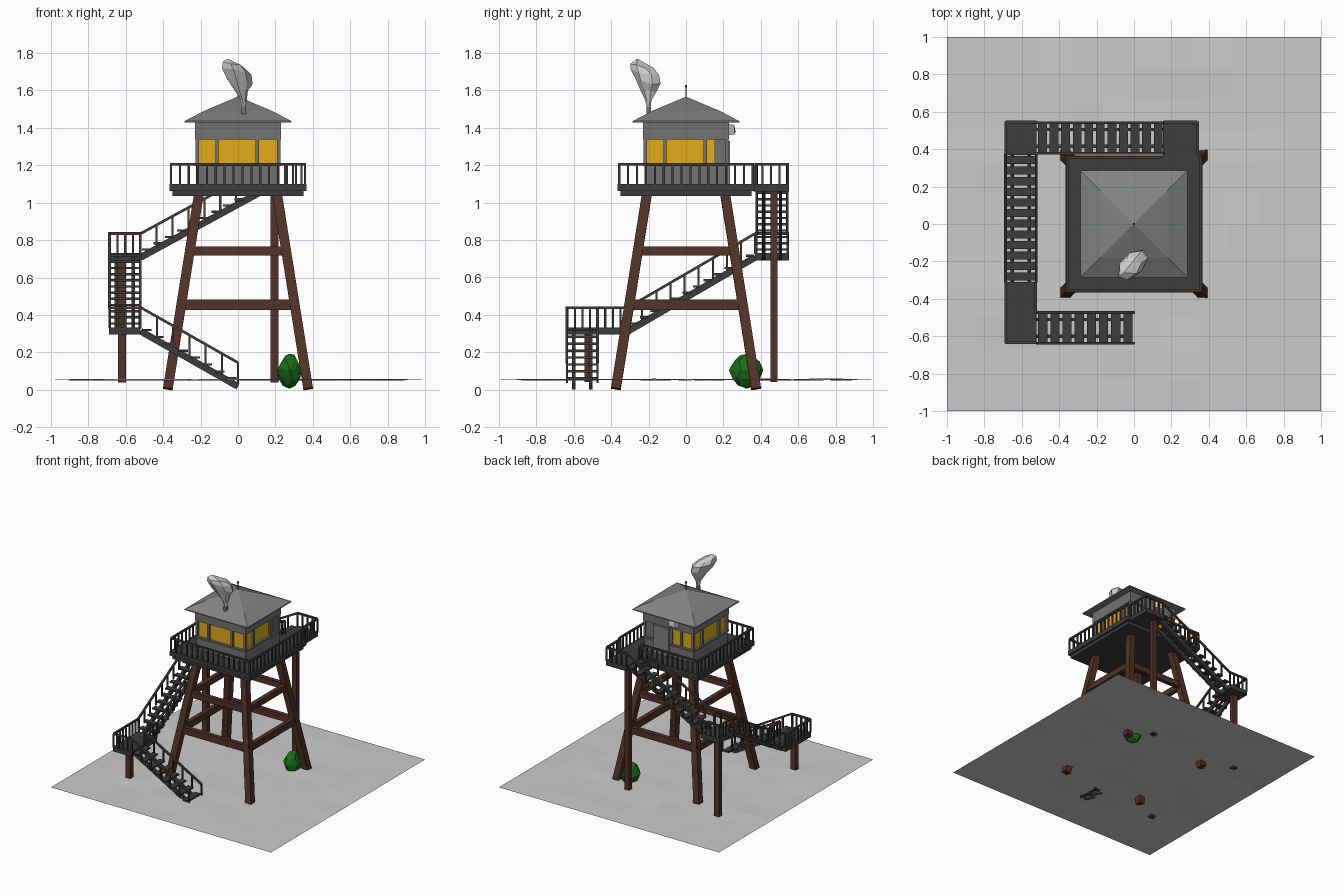
import bpy, bmesh, math, random
from mathutils import Vector as V

if "Cube" in bpy.data.objects:
    bpy.data.objects.remove(bpy.data.objects["Cube"])

random.seed(4)

def mat(name, c):
    m = bpy.data.materials.new(name)
    m.diffuse_color = (*c, 1)
    m.use_nodes = True
    m.node_tree.nodes["Principled BSDF"].inputs["Base Color"].default_value = m.diffuse_color
    return m

WOOD = mat("brown_wood", (0.085, 0.032, 0.02))
DARK = mat("dark_deck", (0.045, 0.045, 0.045))
RAIL = mat("rail_wood", (0.06, 0.047, 0.04))
WALL = mat("wall_grey", (0.17, 0.17, 0.17))
ROOF = mat("roof_grey", (0.22, 0.23, 0.22))
GLASS = mat("yellow_glass", (0.75, 0.42, 0.01))
GREEN = mat("bush_green", (0.01, 0.15, 0.008))
BONE = mat("pale_lamp", (0.7, 0.6, 0.55))

def finish(name, bm, m=None):
    bmesh.ops.recalc_face_normals(bm, faces=bm.faces)
    me = bpy.data.meshes.new(name)
    bm.to_mesh(me)
    bm.free()
    ob = bpy.data.objects.new(name, me)
    bpy.context.collection.objects.link(ob)
    if m:
        me.materials.append(m)
    return ob

def hexa(bm, pts):
    v = [bm.verts.new(p) for p in pts]
    for f in ((0, 1, 2, 3), (4, 5, 6, 7), (0, 1, 5, 4), (1, 2, 6, 5), (2, 3, 7, 6), (3, 0, 4, 7)):
        bm.faces.new([v[i] for i in f])

def beam(bm, p, q, w, h, ref=(0, 0, 1)):
    p, q = V(p), V(q)
    d = (q - p).normalized()
    s = d.cross(V(ref)).normalized()
    u = s.cross(d)
    hexa(bm, [c + s * (w / 2 * a) + u * (h / 2 * b) for c in (p, q)
              for a, b in ((-1, -1), (1, -1), (1, 1), (-1, 1))])

def box(bm, x0, x1, y0, y1, z0, z1):
    hexa(bm, [(x, y, z) for z in (z0, z1) for x, y in ((x0, y0), (x1, y0), (x1, y1), (x0, y1))])

def boxes(name, m, *bs):
    bm = bmesh.new()
    for b in bs:
        box(bm, *b)
    return finish(name, bm, m)

def railing(bm, p, q, n, h=0.105):
    """Top rail plus n + 1 balusters along a straight or sloping line"""
    p, q, up = V(p), V(q), V((0, 0, h))
    beam(bm, p + up, q + up, 0.014, 0.014)
    for i in range(n + 1):
        b = p.lerp(q, i / n)
        beam(bm, b - V((0, 0, 0.005)), b + up, 0.011, 0.011, (0, 1, 0))

def rings(name, m, loops, apex=None):
    """Skin between closed loops, closing both ends"""
    bm = bmesh.new()
    L = [[bm.verts.new(p) for p in lp] for lp in loops]
    n = len(L[0])
    for a, b in zip(L, L[1:]):
        for i in range(n):
            bm.faces.new((a[i], a[(i + 1) % n], b[(i + 1) % n], b[i]))
    bm.faces.new(L[0])
    t = bm.verts.new(apex)
    for i in range(n):
        bm.faces.new((L[-1][i], L[-1][(i + 1) % n], t))
    return finish(name, bm, m)

# Uneven ground sheet
bm = bmesh.new()
bmesh.ops.create_grid(bm, x_segments=12, y_segments=12, size=1)
for v in bm.verts:
    v.co.z = 0.053 + (random.uniform(-0.004, 0.006) if max(abs(v.co.x), abs(v.co.y)) < 0.95 else 0)
finish("ground", bm)

# Splayed legs and two levels of cross beams
bm = bmesh.new()
for sx in (-1, 1):
    for sy in (-1, 1):
        beam(bm, (sx * .375, sy * .375, .005), (sx * .21, sy * .21, 1.04), .052, .052, (0, 1, 0))
finish("tower_legs", bm, WOOD)
bm = bmesh.new()
for z, r, h in ((.455, .303, .055), (.742, .257, .048)):
    for s in (-1, 1):
        beam(bm, (-r, s * r, z), (r, s * r, z), .035, h)
        beam(bm, (s * r, -r, z), (s * r, r, z), .035, h)
finish("cross_beams", bm, WOOD)

# Viewing deck and its railing, open at the back beside the stair landing
boxes("deck", DARK, (-.365, .365, -.365, .365, 1.063, 1.1), (-.35, .35, -.35, .35, 1.035, 1.063))
bm = bmesh.new()
r = .357
railing(bm, (-r, -r, 1.1), (r, -r, 1.1), 15)
railing(bm, (-r, -r, 1.1), (-r, r, 1.1), 15)
railing(bm, (r, -r, 1.1), (r, r, 1.1), 15)
railing(bm, (-r, r, 1.1), (.15, r, 1.1), 11)
finish("deck_railing", bm, RAIL)

# Cabin: walls, window band, mullions, door
boxes("cabin_walls", WALL, (-.222, .222, -.222, .222, 1.1, 1.2), (-.23, .23, -.23, .23, 1.338, 1.435),
      (-.03, .218, .15, .218, 1.19, 1.345))
boxes("window_glass", GLASS, (-.21, .21, -.21, .21, 1.195, 1.34))
bm = bmesh.new()
for a in (-.218, -.112, .102, .218):
    for s in (-1, 1):
        w = .009
        box(bm, a - w, a + w, s * .218 - w, s * .218 + w, 1.2, 1.34)
        if abs(a) < .2:
            box(bm, s * .218 - w, s * .218 + w, a - w, a + w, 1.2, 1.34)
for s in (-1, 1):
    box(bm, -.23, .23, s * .222 - .009, s * .222 + .009, 1.195, 1.208)
    box(bm, s * .222 - .009, s * .222 + .009, -.23, .23, 1.195, 1.208)
finish("window_frames", bm, WALL)
boxes("door", ROOF, (-.005, .13, .2, .236, 1.1, 1.33))
rings("door_lamp", BONE, [[(-.05 + a * w, y, 1.39 + b * h) for a, b in ((-1, -1), (1, -1), (1, 1), (-1, 1))]
                          for y, w, h in ((.228, .045, .03), (.258, .03, .025))], (-.05, .265, 1.38))

# Two-slope hipped roof, mast and chimney
sq = lambda r, z: [(-r, -r, z), (r, -r, z), (r, r, z), (-r, r, z)]
rings("roof", ROOF, [sq(.285, 1.428), sq(.285, 1.436), sq(.18, 1.491)], (0, 0, 1.567))
bm = bmesh.new()
beam(bm, (0, 0, 1.55), (0, 0, 1.63), .006, .006, (0, 1, 0))
beam(bm, (0, 0, 1.615), (0, 0, 1.63), .011, .011, (0, 1, 0))
finish("roof_mast", bm, WOOD)
boxes("chimney", WALL, (.018, .042, -.212, -.188, 1.455, 1.512))

# Faceted smoke plume, elongated on the diagonal
loops = []
for x, y, z, r in ((.03, -.2, 1.505, .01), (.028, -.2, 1.545, .018), (.015, -.203, 1.6, .042),
                   (.005, -.207, 1.65, .07), (-.008, -.215, 1.695, .084), (-.025, -.235, 1.735, .064)):
    lp = []
    for i in range(7):
        t = i * math.tau / 7 + .3
        a, b = r * 1.15 * math.cos(t), r * .78 * math.sin(t)
        k = random.uniform(.9, 1.08) * .707
        lp.append((x + (a - b) * k, y + (a + b) * k, z - a * .2 + random.uniform(-.006, .006)))
    loops.append(lp)
rings("smoke", None, loops, (-.055, -.26, 1.77))

# Stair flights: treads on two stringers, sloping railings both sides
def flight(name, a, b, n):
    a, b = V(a), V(b)
    d = V((b.x - a.x, b.y - a.y, 0)).normalized()
    s = V((-d.y, d.x, 0))
    step = V((b.x - a.x, b.y - a.y, 0)).length / n
    bm = bmesh.new()
    for k in (-.045, .045):
        drop = V((0, 0, -.022))
        beam(bm, a + s * k + drop, b + s * k + drop, .018, .036)
    for i in range(n):
        c = a.lerp(b, (i + .5) / n) + V((0, 0, .003))
        beam(bm, c - d * step * .38, c + d * step * .38, .165, .012)
    finish(name + "_steps", bm, DARK)
    bm = bmesh.new()
    for k in (-.082, .082):
        railing(bm, a + s * k, b + s * k, max(6, n - 3))
    finish(name + "_railing", bm, RAIL)

flight("lower_stair", (-.52, -.555, .335), (0, -.555, .04), 8)
flight("middle_stair", (-.605, .37, .73), (-.605, -.31, .335), 12)
flight("upper_stair", (.16, .46, 1.1), (-.52, .46, .73), 11)

# Landings, with railings on their outer edges
boxes("landings", DARK, (.155, .34, .36, .55, 1.06, 1.1), (-.69, -.52, .37, .55, .692, .73),
      (-.69, -.52, -.64, -.31, .295, .333))
bm = bmesh.new()
for p, q, n in (((.34, .365, 1.1), (.34, .545, 1.1), 4), ((.16, .545, 1.1), (.34, .545, 1.1), 4),
                ((-.685, .37, .73), (-.685, .545, .73), 4), ((-.685, .545, .73), (-.52, .545, .73), 4),
                ((-.685, -.635, .333), (-.685, -.31, .333), 8), ((-.685, -.635, .333), (-.52, -.635, .333), 4),
                ((-.525, -.47, .333), (-.525, -.31, .333), 4)):
    railing(bm, p, q, n)
finish("landing_railings", bm, RAIL)
boxes("landing_posts", WOOD, *[(x - .021, x + .021, y - .019, y + .019, .04, z)
                               for x, y, z in ((.195, .47, 1.06), (-.62, .47, .7), (-.62, -.523, .3))])

# Low-poly bush beside the back right leg
bm = bmesh.new()
bmesh.ops.create_icosphere(bm, subdivisions=2, radius=1)
for v in bm.verts:
    k = random.uniform(.88, 1.06)
    t = 1 - .3 * max(v.co.z, 0)
    v.co = V((.275 + v.co.x * .068 * k * t, .323 + v.co.y * .092 * k * t, .105 + v.co.z * .096 * k))
finish("bush", bm, GREEN)
